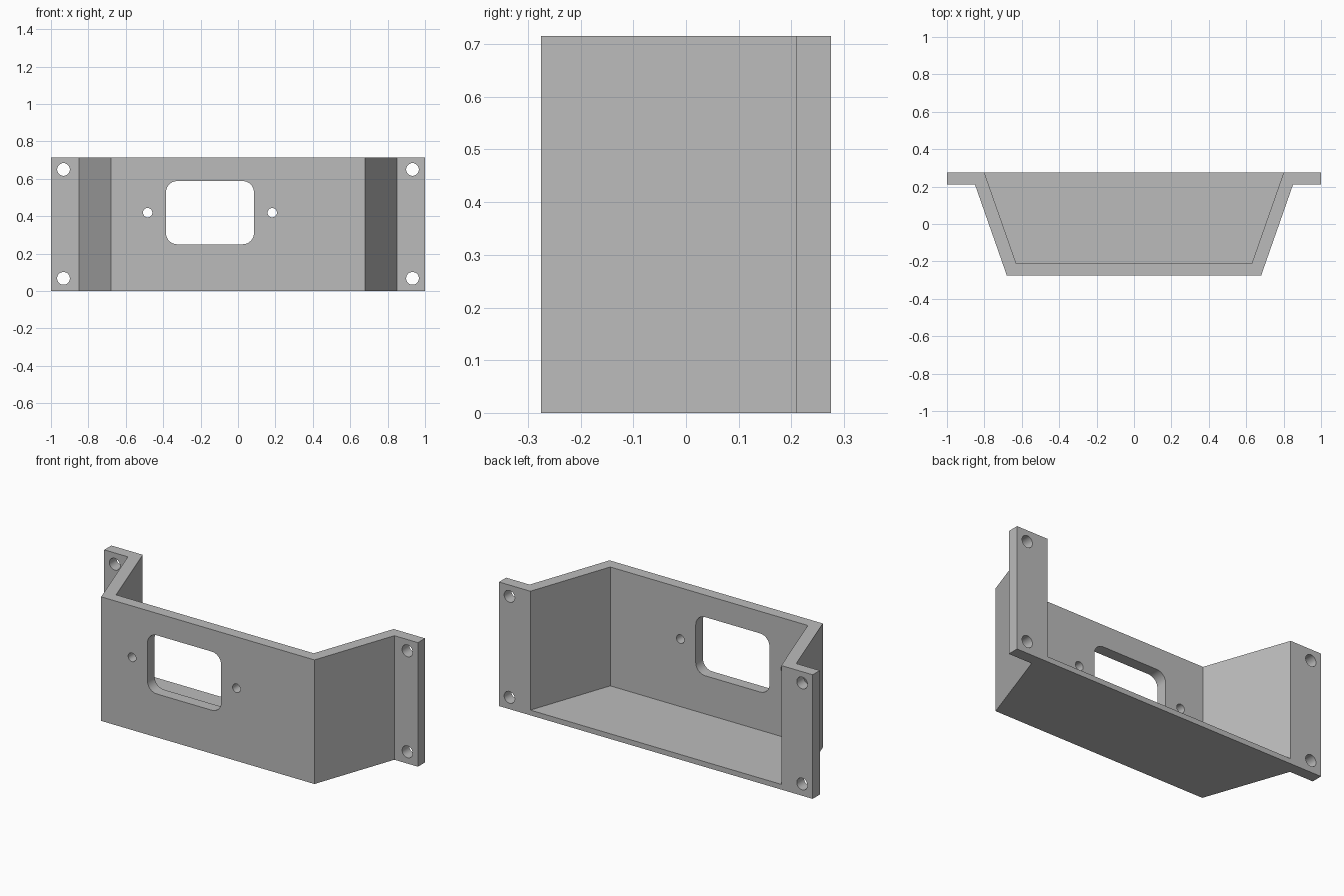
import bpy
import bmesh
import math
from mathutils import Vector

cube = bpy.data.objects.get("Cube")
if cube:
    bpy.data.objects.remove(cube, do_unlink=True)

HEIGHT, FLOOR = 0.715, 0.03
BACK, FRONT = 0.275, -0.275
WALL = 0.065

grey = bpy.data.materials.new("plain grey")
grey.use_nodes = True
grey.diffuse_color = (0.5, 0.5, 0.5, 1)
grey.node_tree.nodes["Principled BSDF"].inputs["Base Color"].default_value = (0.5, 0.5, 0.5, 1)


def prism(name, points, direction):
    """Extrude a closed outline of 3D points along a direction."""
    bm = bmesh.new()
    face = bm.faces.new([bm.verts.new(p) for p in points])
    new = bmesh.ops.extrude_face_region(bm, geom=[face])["geom"]
    verts = [g for g in new if isinstance(g, bmesh.types.BMVert)]
    bmesh.ops.translate(bm, verts=verts, vec=Vector(direction))
    bmesh.ops.recalc_face_normals(bm, faces=bm.faces)
    mesh = bpy.data.meshes.new(name)
    bm.to_mesh(mesh)
    bm.free()
    mesh.materials.append(grey)
    obj = bpy.data.objects.new(name, mesh)
    bpy.context.collection.objects.link(obj)
    return obj


def mirrored(half):
    """Complete a right-hand plan outline with its mirror image."""
    return half + [(-x, y) for x, y in reversed(half)]


def arc(cx, cz, r, start, sweep, steps):
    return [(cx + r * math.cos(start + sweep * i / steps),
             cz + r * math.sin(start + sweep * i / steps)) for i in range(steps + 1)]


def cut(obj, cutter):
    mod = obj.modifiers.new("cut", "BOOLEAN")
    mod.operation = "DIFFERENCE"
    mod.solver = "EXACT"
    mod.object = cutter
    bpy.context.view_layer.objects.active = obj
    bpy.ops.object.modifier_apply(modifier=mod.name)
    bpy.data.objects.remove(cutter, do_unlink=True)


def cut_front(obj, outline, y0, y1):
    cut(obj, prism("cutter", [(x, y0, z) for x, z in outline], (0, y1 - y0, 0)))


# Tapered body with side flanges
flange_front = BACK - WALL
plan = mirrored([(0.68, FRONT), (0.85, flange_front), (1, flange_front), (1, BACK)])
bracket = prism("mounting_bracket", [(x, y, 0) for x, y in plan], (0, 0, HEIGHT))

# Pocket open at the top and back, leaving walls and a thin floor
inner_front, extra = FRONT + WALL, 0.1
slope = (0.80 - 0.63) / (BACK - inner_front)
pocket = mirrored([(0.63, inner_front), (0.80 + slope * extra, BACK + extra)])
cut(bracket, prism("cutter", [(x, y, FLOOR) for x, y in pocket], (0, 0, HEIGHT)))

# Rounded window in the front wall
x0, x1, z0, z1, r = -0.385, 0.085, 0.25, 0.588, 0.06
window = []
for i, (cx, cz) in enumerate([(x1 - r, z1 - r), (x0 + r, z1 - r),
                              (x0 + r, z0 + r), (x1 - r, z0 + r)]):
    window += arc(cx, cz, r, i * math.pi / 2, math.pi / 2, 10)
cut_front(bracket, window, FRONT - 0.1, 0)

# Small screw holes beside the window
for x in (-0.483, 0.183):
    cut_front(bracket, arc(x, 0.419, 0.025, 0, math.tau, 32)[:-1], FRONT - 0.1, 0)

# Mounting holes in the flange corners
for x in (-0.933, 0.933):
    for z in (0.068, 0.65):
        cut_front(bracket, arc(x, z, 0.034, 0, math.tau, 32)[:-1], 0.1, 0.4)

# Smooth hole walls, keep edges crisp
bpy.ops.object.select_all(action="DESELECT")
bracket.select_set(True)
bpy.context.view_layer.objects.active = bracket
bpy.ops.object.shade_smooth_by_angle(angle=math.radians(25))
